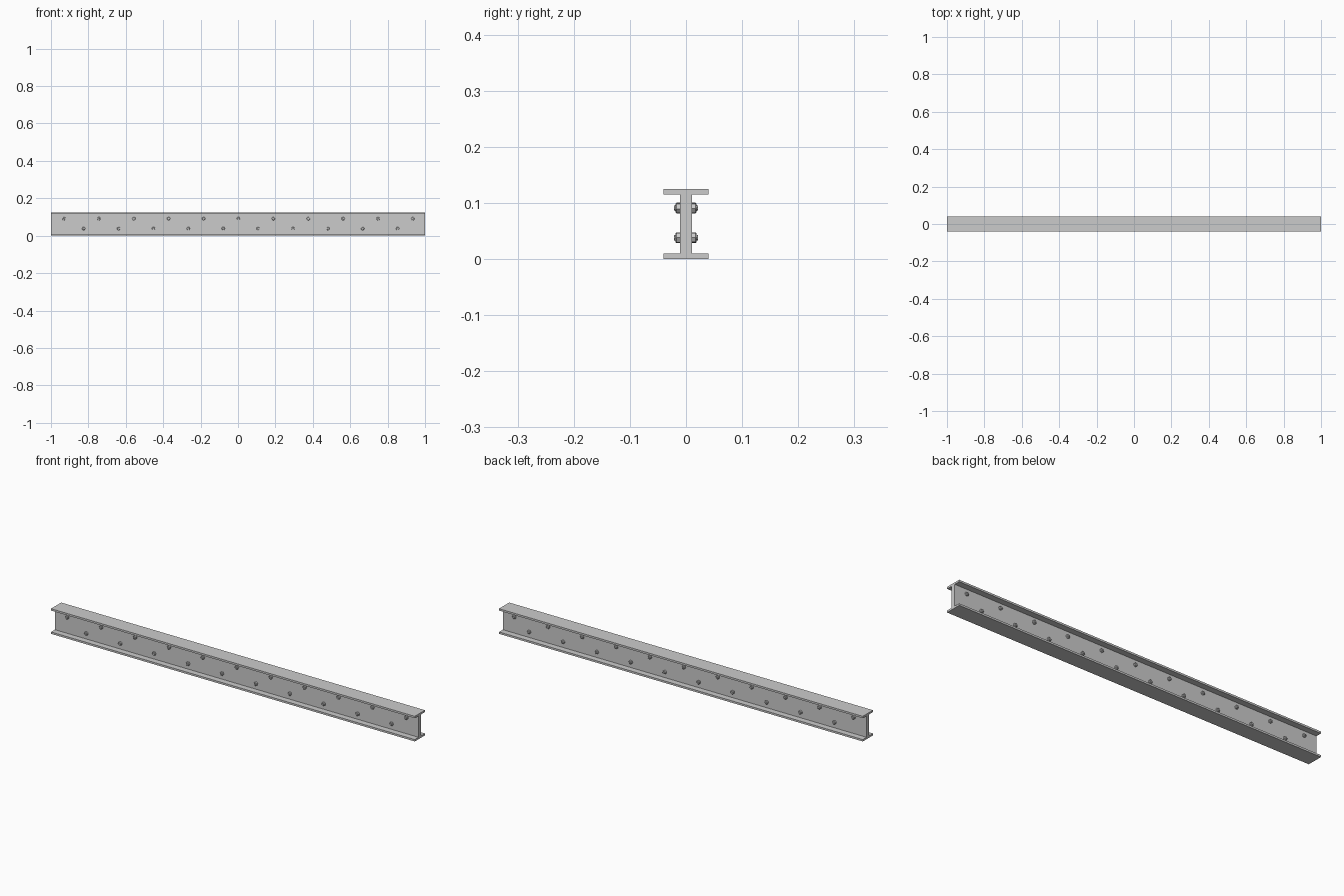
import bpy, bmesh, math, random
from mathutils import Matrix

if "Cube" in bpy.data.objects:
    bpy.data.objects.remove(bpy.data.objects["Cube"])

random.seed(4)
HALF_W, WEB, H, T = 0.04, 0.0105, 0.125, 0.0095


def make_object(name, bm):
    bmesh.ops.recalc_face_normals(bm, faces=bm.faces)
    mesh = bpy.data.meshes.new(name)
    bm.to_mesh(mesh)
    bm.free()
    obj = bpy.data.objects.new(name, mesh)
    bpy.context.collection.objects.link(obj)
    return obj


# I-section beam, extruded along x
half = [(HALF_W, 0), (HALF_W, T), (WEB, T), (WEB, H - T), (HALF_W, H - T), (HALF_W, H)]
profile = half + [(-y, z) for y, z in reversed(half)]
bm = bmesh.new()
face = bm.faces.new([bm.verts.new((-1, y, z)) for y, z in profile])
ext = bmesh.ops.extrude_face_region(bm, geom=[face])
bmesh.ops.translate(bm, vec=(2, 0, 0),
                    verts=[v for v in ext["geom"] if isinstance(v, bmesh.types.BMVert)])
make_object("beam", bm)


def add_prism(bm, sides, r1, r2, y0, y1, x, z, spin):
    # Prism lying along y, from y0 (radius r1) to y1 (radius r2)
    side = 1 if y1 > y0 else -1
    mat = (Matrix.Translation((x, (y0 + y1) / 2, z))
           @ Matrix.Rotation(-side * math.pi / 2, 4, "X")
           @ Matrix.Rotation(spin, 4, "Z"))
    bmesh.ops.create_cone(bm, cap_ends=True, segments=sides, radius1=r1, radius2=r2,
                          depth=abs(y1 - y0), matrix=mat)


# Staggered bolts through the web: hex nut with chamfer and stub on both faces
upper = [(-0.93 + 0.1865 * i, 0.091) for i in range(11)]
lower = [(-0.825 + 0.1865 * i, 0.038) for i in range(10)]
for i, (x, z) in enumerate(upper + lower):
    bm = bmesh.new()
    for s in (-1, 1):
        spin = random.uniform(0, math.pi / 3)
        y0 = s * (WEB - 0.001)
        add_prism(bm, 6, 0.0095, 0.0095, y0, s * 0.0170, x, z, spin)
        add_prism(bm, 6, 0.0095, 0.0078, s * 0.0170, s * 0.0185, x, z, spin)
        add_prism(bm, 8, 0.0052, 0.0045, s * 0.0180, s * 0.0215, x, z, spin)
    make_object(f"bolt_{i + 1}", bm)
